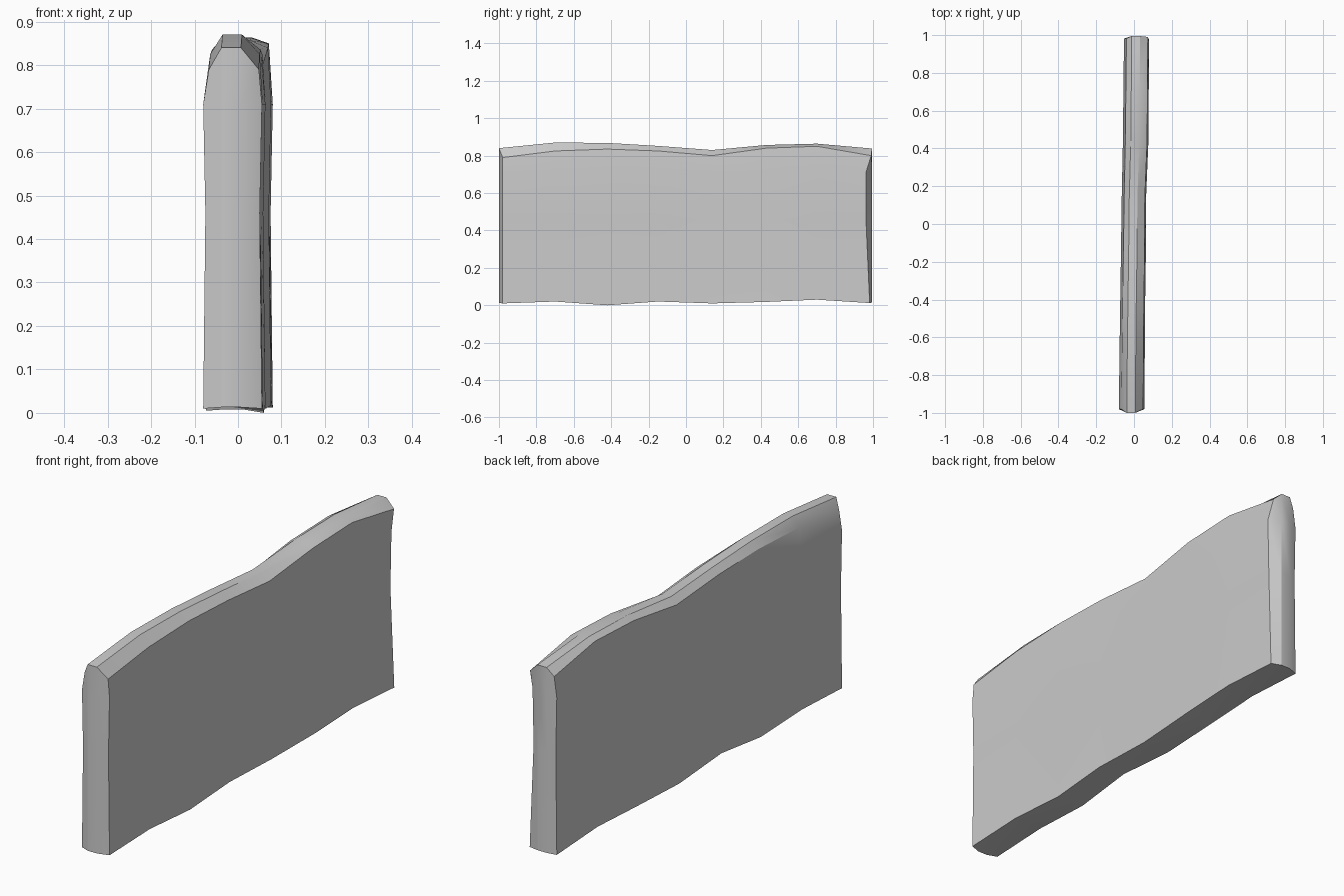
import bpy
import bmesh
import math

cube = bpy.data.objects.get("Cube")
if cube:
    bpy.data.objects.remove(cube, do_unlink=True)

# One material for the whole slab
stone = bpy.data.materials.new("pale grey stone")
stone.use_nodes = True
colour = (0.6, 0.6, 0.6, 1)
stone.diffuse_color = colour
stone.node_tree.nodes["Principled BSDF"].inputs["Base Color"].default_value = colour

# Sections along the slab: y, bottom, right shoulder, crest, left x, right x
stations = [
    (-0.98, 0.01, 0.79, 0.84, -0.077, 0.052),
    (-0.7, 0.02, 0.825, 0.87, -0.074, 0.054),
    (-0.42, 0.005, 0.835, 0.868, -0.07, 0.056),
    (-0.15, 0.02, 0.825, 0.852, -0.066, 0.06),
    (0.14, 0.01, 0.80, 0.83, -0.062, 0.061),
    (0.43, 0.018, 0.84, 0.857, -0.056, 0.073),
    (0.7, 0.03, 0.85, 0.864, -0.053, 0.075),
    (0.97, 0.012, 0.80, 0.838, -0.05, 0.077),
]


def section(bm, y, bottom, shoulder, crest, left, right):
    """Outline of one cross-section, as rows of left and right side points
    with two crest points and two underside points between them."""
    width = right - left
    inner_left, inner_right = left + width * 0.3, right - width * 0.35
    heights = (bottom, 0.46, 0.71, shoulder)
    bulges = (0.003, -0.002, 0.003, -0.004)
    lefts = [bm.verts.new((left - b, y, z)) for z, b in zip(heights, bulges)]
    rights = [bm.verts.new((right + b, y, z)) for z, b in zip(heights, bulges)]
    tops = [bm.verts.new((x, y, crest)) for x in (inner_left, inner_right)]
    bases = [bm.verts.new((x, y, bottom + 0.003)) for x in (inner_left, inner_right)]
    lefts[-1].co.x += 0.006
    return lefts, tops, rights, bases


def outline(parts):
    lefts, tops, rights, bases = parts
    return lefts + tops + rights[::-1] + bases[::-1]


def end_cap(bm, parts, push):
    """Close an end with a faceted face whose middle columns stand proud."""
    lefts, tops, rights, bases = parts
    columns = [lefts]
    for i in range(2):
        middle = [bases[i]]
        for row in (1, 2):
            z = lefts[row].co.z
            middle.append(bm.verts.new((bases[i].co.x, bases[i].co.y, z)))
        middle.append(tops[i])
        for v in middle:
            v.co.y += push
        columns.append(middle)
    columns.append(rights)
    for a, b in zip(columns, columns[1:]):
        for row in range(3):
            bm.faces.new((a[row], b[row], b[row + 1], a[row + 1]))


# Worn slab
bm = bmesh.new()
rings = [section(bm, *s) for s in stations]
for first, second in zip(rings, rings[1:]):
    a, b = outline(first), outline(second)
    for i in range(len(a)):
        j = (i + 1) % len(a)
        bm.faces.new((a[i], a[j], b[j], b[i]))
end_cap(bm, rings[0], -0.02)
end_cap(bm, rings[-1], 0.025)

# Skewed back end: the right edge is cut back further than the left
for v in rings[-1][0]:
    v.co.y += 0.012
for v in rings[-1][2][1:3]:
    v.co.y -= 0.008
rings[-1][2][0].co.y += 0.012
rings[-1][2][3].co.y += 0.02

# Chipped underside
rings[3][0][0].co.z += 0.015
rings[2][2][0].co.z -= 0.005

bmesh.ops.recalc_face_normals(bm, faces=bm.faces)
lowest = min(v.co.z for v in bm.verts)
bmesh.ops.translate(bm, verts=bm.verts, vec=(0, 0, -lowest))
mesh = bpy.data.meshes.new("stone_slab")
bm.to_mesh(mesh)
bm.free()
mesh.materials.append(stone)
slab = bpy.data.objects.new("stone_slab", mesh)
bpy.context.collection.objects.link(slab)

bpy.context.view_layer.objects.active = slab
slab.select_set(True)
bpy.ops.object.shade_smooth_by_angle(angle=math.radians(25))
